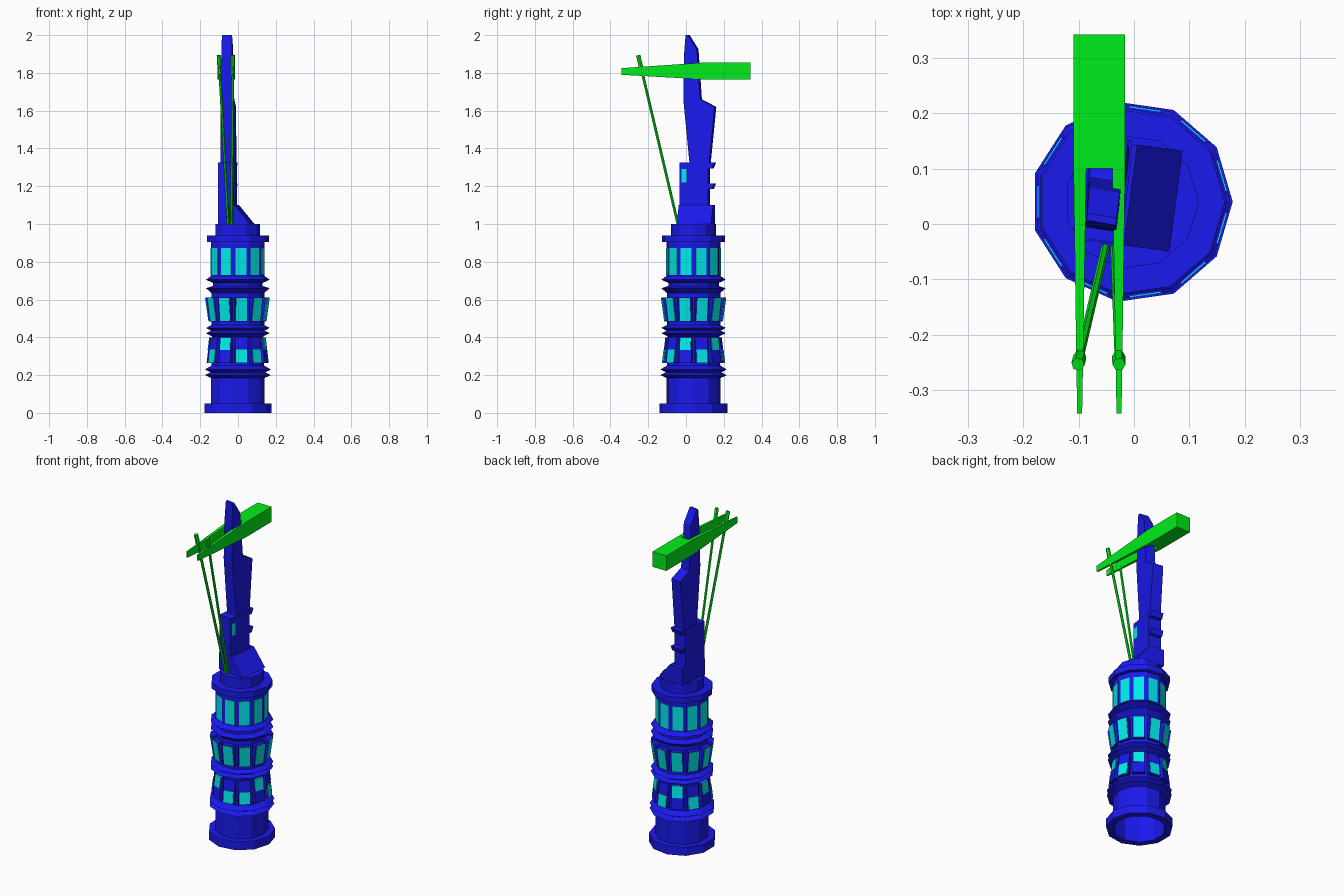
import bpy, bmesh
from math import cos, sin, pi, radians
from mathutils import Vector, Matrix

if "Cube" in bpy.data.objects:
    bpy.data.objects.remove(bpy.data.objects["Cube"])

N = 11
CENTRE = Vector((-0.004, 0.04, 0))
PIVOT = Vector((-0.055, 0.04, 0))
TURN = (Matrix.Translation(PIVOT) @ Matrix.Rotation(radians(-7.5), 4, 'Z')
        @ Matrix.Translation(-PIVOT))


def material(name, rgb):
    m = bpy.data.materials.new(name)
    m.diffuse_color = (*rgb, 1)
    m.use_nodes = True
    m.node_tree.nodes["Principled BSDF"].inputs["Base Color"].default_value = m.diffuse_color
    return m


BLUE = material("blue", (0.01, 0.01, 0.85))
CYAN = material("cyan", (0.0, 0.85, 0.82))
GREEN = material("green", (0.0, 0.85, 0.01))


def finish(bm, name, mat, matrix=None):
    bmesh.ops.recalc_face_normals(bm, faces=bm.faces)
    if matrix:
        bm.transform(matrix)
    me = bpy.data.meshes.new(name)
    bm.to_mesh(me)
    bm.free()
    me.materials.append(mat)
    ob = bpy.data.objects.new(name, me)
    bpy.context.collection.objects.link(ob)
    return ob


def loft(bm, rings, cap=True):
    """Skin a list of point rings, capping both ends."""
    vs = [[bm.verts.new(p) for p in r] for r in rings]
    n = len(vs[0])
    for a, b in zip(vs, vs[1:]):
        for i in range(n):
            j = (i + 1) % n
            bm.faces.new((a[i], a[j], b[j], b[i]))
    if cap:
        bm.faces.new(vs[0])
        bm.faces.new(vs[-1])
    return vs


def prism(name, pts, axis, lo, hi, mat=BLUE, matrix=TURN):
    """Extrude a profile along x (pts are y,z) or along y (pts are x,z)."""
    bm = bmesh.new()
    put = (lambda p, d: (d, p[0], p[1])) if axis == 'x' else (lambda p, d: (p[0], d, p[1]))
    loft(bm, [[put(p, d) for p in pts] for d in (lo, hi)])
    return finish(bm, name, mat, matrix)


def rect(a0, a1, z0, z1):
    return [(a0, z0), (a1, z0), (a1, z1), (a0, z1)]


# Tower: eleven-sided lathe, open underneath
profile = [(.143, .05), (.143, 0), (.182, 0), (.182, .05), (.145, .05),
           (.145, .185), (.178, .2), (.148, .215), (.178, .23), (.143, .25),
           (.138, .405), (.172, .422), (.145, .435), (.172, .45), (.143, .465),
           (.143, .635), (.172, .66), (.135, .672), (.135, .688), (.172, .705),
           (.145, .725), (.145, .905), (.168, .905), (.168, .94),
           (.121, .94), (.121, 1.0)]
bm = bmesh.new()
rings = [[CENTRE + Vector((r * cos(2 * pi * k / N), r * sin(2 * pi * k / N), z))
          for k in range(N)] for r, z in profile]
top = loft(bm, rings, cap=False)[-1]
bm.faces.new(top)
finish(bm, "tower", BLUE)


# Panels and windows, one per tower side
def panel(bm, k, depth, half, z0, a0, z1, a1):
    """Slab on side k whose outer face leans from distance a0 to a1."""
    t = 2 * pi * (k + .5) / N
    out, side = Vector((cos(t), sin(t), 0)), Vector((-sin(t), cos(t), 0))
    corners = [(-half, z0, a0), (half, z0, a0), (half, z1, a1), (-half, z1, a1)]
    loft(bm, [[CENTRE + out * (a - d) + side * s + Vector((0, 0, z)) for s, z, a in corners]
              for d in (depth, 0)])


def tier(name, z0, a0, z1, a1, spans, frame=True):
    frames, panes = bmesh.new(), bmesh.new()
    for k in range(N):
        if frame:
            panel(frames, k, .035, .034, z0, a0, z1, a1)
        f0, f1 = spans(k)
        at = lambda f: (z0 + (z1 - z0) * f, a0 + (a1 - a0) * f + .003)
        panel(panes, k, .01, .029, *at(f0), *at(f1))
    if frame:
        finish(frames, name + "_panels", BLUE)
    else:
        frames.free()
    finish(panes, name + "_windows", CYAN)


RAISED = {1, 3, 5, 7, 10}
tier("lower", .265, .162, .4, .146, lambda k: (.5, 1) if k in RAISED else (0, .52))
tier("middle", .485, .15, .612, .168, lambda k: (.02, .98))
tier("upper", .73, .139, .872, .139, lambda k: (0, 1), frame=False)

# Cabin on the roof, with sloped side skirt and rear ledges
prism("cabin_skirt", [(-.097, 1), (.074, 1), (-.008, 1.1), (-.097, 1.1)], 'y', -.033, .15)
prism("cabin", rect(-.03, .123, 1.0, 1.325), 'x', -.097, -.015)
for i, z in enumerate((1.325, 1.215)):
    prism(f"rear_ledge_{i + 1}", [(.12, z), (.156, z), (.143, z - .03), (.12, z - .03)],
          'x', -.09, -.018)
prism("cabin_window", rect(-.02, .008, 1.22, 1.29), 'x', -.03, -.013, CYAN)

# Mast: side profile, narrowed toward the top
mast = prism("mast", [(.025, 1.3), (-.01, 1.66), (-.006, 1.9), (.002, 2.0), (.015, 2.0),
                      (.062, 1.925), (.08, 1.66), (.157, 1.62), (.125, 1.3)],
             'x', -.09, -.019)
for v in mast.data.vertices:
    s = 1 - .25 * max(0, v.co.z - 1.3) / .7
    v.co.x = -.058 + (v.co.x + .058) * s

# Beam: rear block and two tapering prongs
bx = -.0625
prism("beam_block", rect(bx - .0465, bx + .0465, 1.765, 1.855), 'y', .1, .342, GREEN, None)
for s, side in ((-1, "left"), (1, "right")):
    bm = bmesh.new()
    loft(bm, [[(bx + s * x, y, z) for x, z in rect(x0, x1, z0, z1)]
              for y, x0, x1, z0, z1 in ((.1, .0235, .0465, 1.765, 1.855),
                                        (-.342, .031, .04, 1.79, 1.825))])
    finish(bm, "beam_prong_" + side, GREEN)


# Rods leaning from the roof edge to the prongs, with thicker tips
def rod(name, a, b, r):
    a, b = Vector(a), Vector(b)
    bm = bmesh.new()
    q = (b - a).to_track_quat('Z', 'Y')
    loft(bm, [[p + q @ Vector((r * cos(k * pi / 3), r * sin(k * pi / 3), 0))
               for k in range(6)] for p in (a, b)])
    finish(bm, name, GREEN)


for side, x0, x1 in (("left", -.052, -.101), ("right", -.035, -.027)):
    foot, tip = Vector((x0, -.043, 1.0)), Vector((x1, -.253, 1.893))
    rod("rod_" + side, foot, tip, .0075)
    rod("rod_tip_" + side, foot.lerp(tip, .93), tip, .012)
